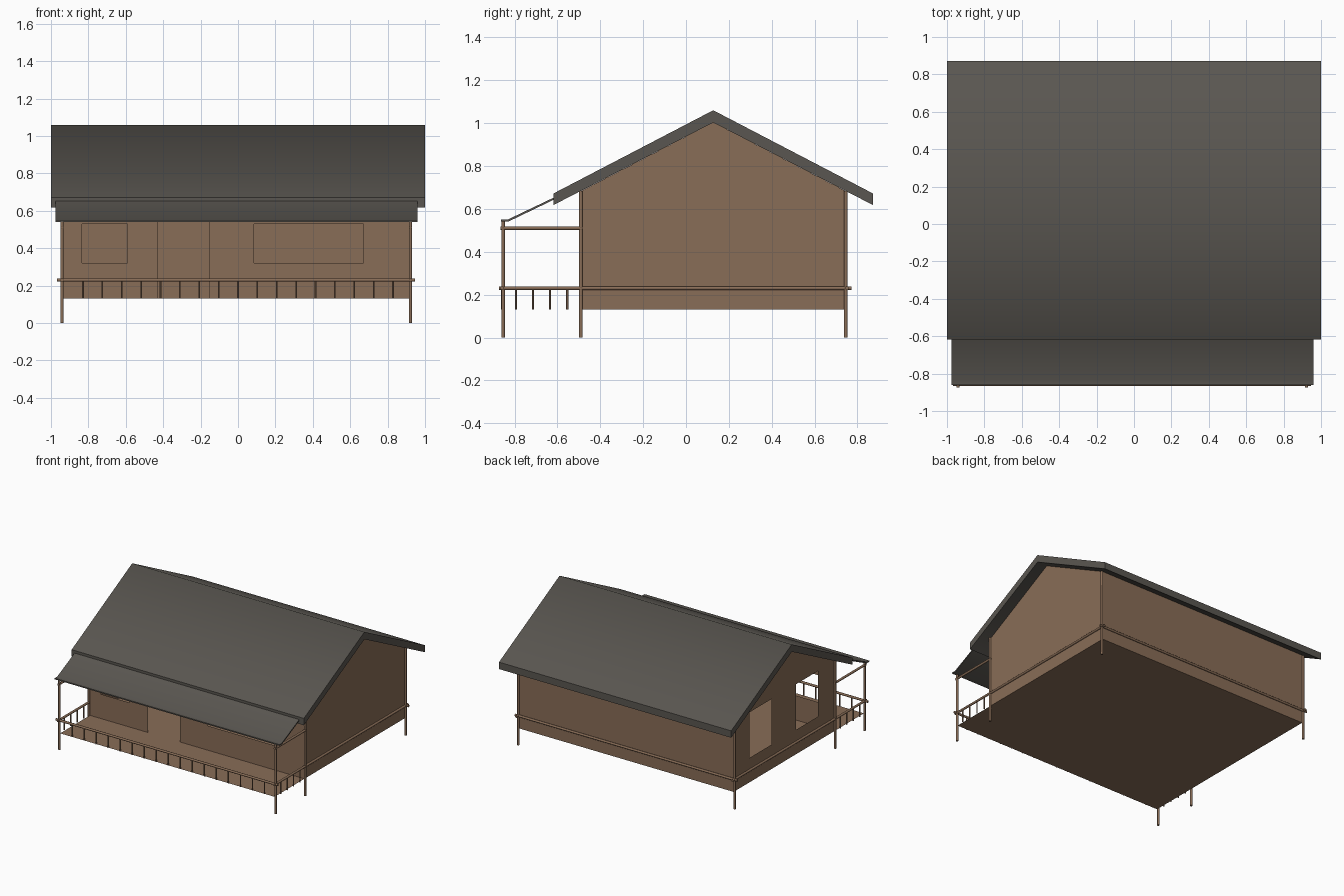
import bpy, math
from mathutils import Vector

if "Cube" in bpy.data.objects:
    bpy.data.objects.remove(bpy.data.objects["Cube"])


def material(name, rgb):
    m = bpy.data.materials.new(name)
    m.diffuse_color = (*rgb, 1)
    m.use_nodes = True
    m.node_tree.nodes["Principled BSDF"].inputs["Base Color"].default_value = m.diffuse_color
    return m


WOOD = material("brown_wood", (0.25, 0.153, 0.095))
ROOF = material("dark_grey_roof", (0.102, 0.094, 0.082))


def mesh_object(name, verts, faces, mat, smooth=None):
    me = bpy.data.meshes.new(name)
    me.from_pydata(verts, [], faces)
    me.materials.append(mat)
    me.update()
    if smooth:
        me.shade_smooth()
        me.set_sharp_from_angle(angle=math.radians(smooth))
    ob = bpy.data.objects.new(name, me)
    bpy.context.collection.objects.link(ob)
    return ob


def pole(name, a, b, r, sides=8):
    """Round pole between two points."""
    a, b = Vector(a), Vector(b)
    q = (b - a).to_track_quat('Z', 'Y')
    ring = [q @ Vector((r * math.cos(t), r * math.sin(t), 0))
            for t in (2 * math.pi * (i + .5) / sides for i in range(sides))]
    verts = [a + p for p in ring] + [b + p for p in ring]
    faces = [(i, (i + 1) % sides, sides + (i + 1) % sides, sides + i) for i in range(sides)]
    faces += [tuple(reversed(range(sides))), tuple(range(sides, 2 * sides))]
    return mesh_object(name, verts, faces, WOOD, 50)


def extrude_x(name, profile, x0, x1, mat, smooth):
    """Sweep a (y, z) profile along x; profile runs anticlockwise seen from +x."""
    n = len(profile)
    verts = [(x, y, z) for x in (x0, x1) for y, z in profile]
    faces = [(i, n + i, n + (i + 1) % n, (i + 1) % n)[::-1] for i in range(n)]
    faces += [tuple(reversed(range(n))), tuple(range(n, 2 * n))]
    return mesh_object(name, verts, faces, mat, smooth)


def sheet(name, u0, u1, z0, z1, holes, place, gable=None, flip=False):
    """Thin wall laid out as a grid of cells, leaving out the openings."""
    us = sorted({u0, u1, *[h[0] for h in holes], *[h[1] for h in holes]})
    zs = sorted({z0, z1, *[h[2] for h in holes], *[h[3] for h in holes]})
    verts = [place(u, z) for z in zs for u in us]
    faces, n = [], len(us)
    for j in range(len(zs) - 1):
        for i in range(n - 1):
            cu, cz = (us[i] + us[i + 1]) / 2, (zs[j] + zs[j + 1]) / 2
            if any(h[0] < cu < h[1] and h[2] < cz < h[3] for h in holes):
                continue
            k = j * n + i
            faces.append((k, k + 1, k + n + 1, k + n))
    if gable:
        verts.append(place(*gable))
        top = (len(zs) - 1) * n
        faces.append((*range(top, top + n), len(verts) - 1))
    if flip:
        faces = [f[::-1] for f in faces]
    return mesh_object(name, verts, faces, WOOD)


XL, XR = -0.932, 0.915          # side walls
YP, YF, YB = -0.857, -0.49, 0.745  # porch edge, front wall, back wall
FLOOR, EAVE, RIDGE_Y, RIDGE = 0.13, 0.683, 0.127, 1.003

# floor under house and porch
mesh_object("floor", [(XL, YP, FLOOR), (XR, YP, FLOOR), (XR, YB, FLOOR), (XL, YB, FLOOR)],
            [(0, 1, 2, 3)], WOOD)

# walls with window and door openings
sheet("front_wall", XL, XR, FLOOR, EAVE,
      [(-0.835, -0.59, 0.32, 0.53), (-0.43, -0.155, FLOOR, 0.60), (0.085, 0.67, 0.32, 0.53)],
      lambda u, z: (u, YF, z))
sheet("back_wall", XL, XR, FLOOR, EAVE, [], lambda u, z: (u, YB, z), flip=True)
sheet("right_wall", YF, YB, FLOOR, EAVE, [], lambda u, z: (XR, u, z), (RIDGE_Y, RIDGE))
sheet("left_wall", YF, YB, FLOOR, EAVE,
      [(-0.29, -0.02, 0.32, 0.675), (0.28, 0.55, 0.32, 0.675)],
      lambda u, z: (XL, u, z), (RIDGE_Y, RIDGE), flip=True)

# main roof: one bent slab
extrude_x("main_roof", [(-0.618, 0.618), (RIDGE_Y, RIDGE), (0.872, 0.618),
                        (0.872, 0.672), (RIDGE_Y, 1.06), (-0.618, 0.672)], -1, 1, ROOF, 60)

# thin porch roof with a flat lip
extrude_x("porch_roof", [(-0.862, 0.541), (-0.828, 0.541), (-0.612, 0.645),
                         (-0.612, 0.655), (-0.832, 0.55), (-0.862, 0.55)], -0.975, 0.96, ROOF, 40)

# posts, side rails and porch beams, same on both sides
for side, x in (("left", -0.941), ("right", 0.922)):
    for part, y, top in (("porch", -0.853, 0.545), ("front", YF, EAVE), ("back", YB, EAVE)):
        pole(f"{side}_{part}_post", (x, y, 0), (x, y, top), 0.009)
    pole(f"{side}_rail", (x, -0.873, 0.23), (x, 0.773, 0.23), 0.009)
    pole(f"{side}_porch_beam", (x, -0.866, 0.51), (x, -0.482, 0.51), 0.009)
    for i in range(4):
        y = -0.793 + i * 0.0797
        pole(f"{side}_baluster_{i}", (x, y, FLOOR), (x, y, 0.23), 0.005, 6)

# front and back rails
pole("front_rail", (-0.968, -0.857, 0.23), (0.945, -0.857, 0.23), 0.009)
pole("back_rail", (-0.968, 0.75, 0.23), (0.945, 0.75, 0.23), 0.009)

# front balusters
for i in range(17):
    x = -0.829 + i * 0.1036
    pole(f"front_baluster_{i}", (x, -0.857, FLOOR), (x, -0.857, 0.23), 0.005, 6)
